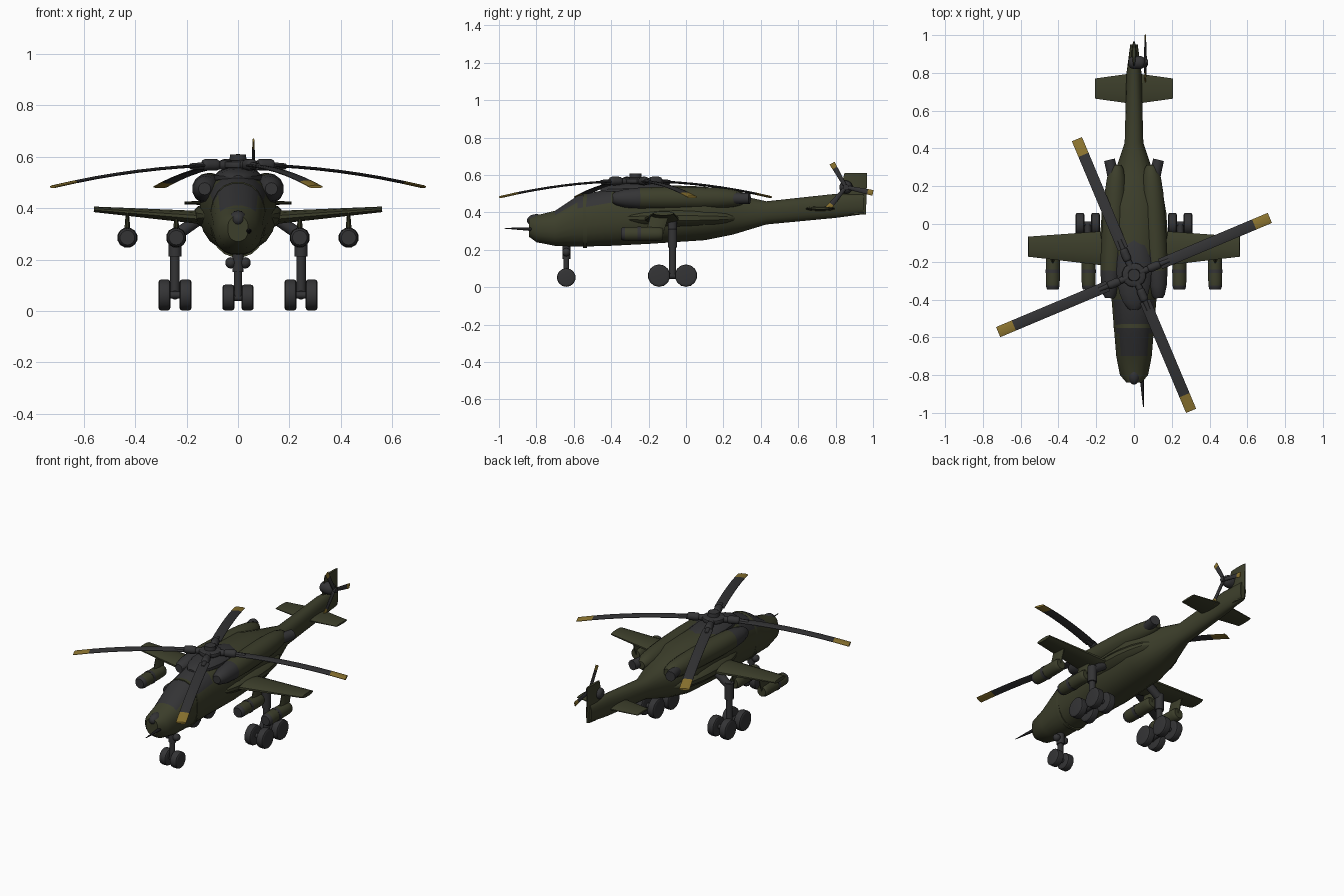
import bpy, bmesh, math
from mathutils import Matrix, Vector

cube = bpy.data.objects.get("Cube")
if cube:
    bpy.data.objects.remove(cube, do_unlink=True)

X, Y, Z = Matrix.Identity(3)
parts = []


def material(name, *colour):
    mat = bpy.data.materials.new(name)
    mat.use_nodes = True
    mat.diffuse_color = (*colour, 1)
    shader = mat.node_tree.nodes["Principled BSDF"]
    shader.inputs["Base Color"].default_value = (*colour, 1)
    return mat


GREEN = material("olive_green", 0.046, 0.049, 0.024)
GREY = material("dark_grey", 0.034, 0.034, 0.036)
BLACK = material("near_black", 0.012, 0.012, 0.013)
YELLOW = material("tip_yellow", 0.27, 0.18, 0.03)


def oval(centre, u, v, sides=12, power=1):
    """Closed cross-section around a centre, spanned by two half-axes."""
    def bulge(t):
        return math.copysign(abs(t) ** power, t)
    angles = [math.tau * (i + 0.5) / sides for i in range(sides)]
    return [centre + u * bulge(math.cos(a)) + v * bulge(math.sin(a)) for a in angles]


def loft(name, rings, main, accent=None, rule=None):
    """Skin the rings; faces whose centre obeys the rule take the accent colour."""
    bm = bmesh.new()
    rows = [[bm.verts.new(point) for point in ring] for ring in rings]
    for row, following in zip(rows, rows[1:]):
        for i in range(len(row)):
            bm.faces.new((row[i - 1], row[i], following[i], following[i - 1]))
    bm.faces.new(rows[0])
    bm.faces.new(rows[-1])
    bmesh.ops.recalc_face_normals(bm, faces=bm.faces)
    mesh = bpy.data.meshes.new(name)
    mesh.materials.append(main)
    if accent:
        mesh.materials.append(accent)
        for face in bm.faces:
            face.material_index = int(rule(face.calc_center_median()))
    bm.to_mesh(mesh)
    bm.free()
    part = bpy.data.objects.new(name, mesh)
    bpy.context.collection.objects.link(part)
    parts.append(part)
    return part


def across(start, end):
    """Two directions at right angles to the line from start to end."""
    turn = (end - start).to_track_quat("Z", "Y")
    return turn @ X, turn @ Y


def rod(name, start, end, radius, mat=GREY, end_radius=None):
    u, v = across(start, end)
    tip = end_radius or radius
    return loft(name, [oval(start, u * radius, v * radius), oval(end, u * tip, v * tip)], mat)


def spindle(name, start, end, radius, mat=GREY, power=2, squash=1, accent=None, rule=None):
    """Rounded body between two points; a higher power gives a fuller barrel."""
    u, v = across(start, end)
    rings = []
    for i in range(11):
        t = -0.98 * math.cos(math.pi * i / 10)
        r = radius * (1 - abs(t) ** power) ** (1 / power)
        rings.append(oval(start.lerp(end, (t + 1) / 2), u * r, v * r * squash, 14))
    return loft(name, rings, mat, accent, rule)


def surface(name, root, tip, chord, root_half, tip_half, thickness, mat=GREEN, accent=None, rule=None):
    """Tapered aerofoil in ten bays from root to tip, thinning outward."""
    normal = (tip - root).cross(chord).normalized()
    rings = []
    for i in range(11):
        t = i / 10
        half = root_half + (tip_half - root_half) * t
        rings.append(oval(root.lerp(tip, t), chord * half, normal * thickness * (1 - 0.6 * t)))
    return loft(name, rings, mat, accent, rule)


# Fuselage and tail boom: position, half width, underside, top
hull = [(-0.84, 0.04, 0.27, 0.37), (-0.8, 0.075, 0.24, 0.385), (-0.7, 0.095, 0.22, 0.41),
        (-0.58, 0.105, 0.215, 0.49), (-0.4, 0.12, 0.22, 0.53), (-0.2, 0.15, 0.23, 0.55),
        (0.1, 0.15, 0.25, 0.54), (0.25, 0.11, 0.28, 0.5), (0.43, 0.05, 0.335, 0.46),
        (0.8, 0.04, 0.37, 0.5), (0.95, 0.02, 0.39, 0.5)]
sections = [oval(Y * y + Z * (low + top) / 2, X * half, Z * (top - low) / 2, 20, 0.88)
            for y, half, low, top in hull]
loft("fuselage", sections, GREEN, GREY, lambda c: -0.7 < c.y < -0.35 and c.z > 0.425)

# Frame between the two cockpits
loft("canopy_frame", [oval(Y * y + Z * 0.355, X * 0.109, Z * 0.147, 20, 0.88) for y in (-0.55, -0.53)], GREEN)

# Nose sensor and air data probe
nose = Vector((0, -0.8, 0.357))
spindle("nose_sensor", nose + Y * 0.05, nose - Y * 0.05, 0.034)
rod("nose_probe", Vector((0.04, -0.8, 0.31)), Vector((0.05, -0.97, 0.315)), 0.012, BLACK, 0.002)


def wheel(name, hub, radius):
    spindle(name, hub - X * 0.024, hub + X * 0.024, radius, power=7)


for side, label in ((1, "left_"), (-1, "right_")):
    out = X * side

    # Engine nacelle with dark intake, and angled exhaust
    engine = out * 0.13 + Z * 0.475
    spindle(label + "engine", engine - Y * 0.4, engine + Y * 0.32 - out * 0.04, 0.062, GREEN,
            power=3, accent=GREY, rule=lambda c: c.y < -0.2)
    rod(label + "exhaust", engine + Y * 0.17 - out * 0.04, engine + Y * 0.34, 0.034, GREY, 0.03)

    # Wing, root fairing
    root = out * 0.1 + Y * -0.13 + Z * 0.36
    tip = out * 0.56 + Y * -0.12 + Z * 0.395
    surface(label + "wing", root, tip, Y, 0.1, 0.055, 0.028)
    spindle(label + "wing_root", out * 0.08 + Y * -0.36 + Z * 0.37, out * 0.07 + Y * 0.28 + Z * 0.37,
            0.105, GREEN, squash=0.55)

    # Weapon pods hung from pylons
    for place, span in (("inner_", 0.24), ("outer_", 0.43)):
        rear = out * span + Y * -0.12 + Z * 0.285
        name = label + place + "pod"
        spindle(name, rear - Y * 0.23, rear, 0.038, GREEN, power=7, accent=GREY,
                rule=lambda c: c.y < -0.33)
        rod(name + "_band", rear - Y * 0.14, rear - Y * 0.12, 0.04)
        surface(name + "_pylon", rear - Y * 0.05, rear + Z * 0.1 - Y * 0.02, Y, 0.05, 0.05, 0.015)

    # Main landing gear: arm, leg and four-wheel bogie
    bogie = out * 0.245 + Y * -0.072 + Z * 0.062
    knee = bogie + Z * 0.23
    rod(label + "gear_arm", knee - out * 0.1 + Z * 0.07, knee, 0.024)
    rod(label + "gear_cylinder", knee + Z * 0.02, knee - Z * 0.08, 0.026)
    rod(label + "gear_leg", knee, bogie, 0.019)
    for end in (-1, 1):
        axle = bogie + Y * end * 0.072
        rod(label + "bogie_beam", bogie, axle, 0.018)
        rod(label + "main_axle", axle - X * 0.06, axle + X * 0.06, 0.014)
        for offset in (-1, 1):
            wheel(label + "main_wheel", axle + X * offset * 0.041, 0.06)
    hub = Y * -0.64 + Z * 0.052
    wheel(label + "nose_wheel", hub + out * 0.037, 0.05)

    # Rounded caps beside the nose leg
    cap = hub + out * 0.028 + Z * 0.135
    spindle(label + "nose_gear_cap", cap - Y * 0.022, cap + Y * 0.022, 0.022)

    # Horizontal stabiliser
    centre = Y * 0.717 + Z * 0.42
    surface(label + "stabiliser", centre, centre + out * 0.207, Y, 0.085, 0.055, 0.014)

# Nose gear
axle = Y * -0.64 + Z * 0.052
rod("nose_gear_axle", axle - X * 0.05, axle + X * 0.05, 0.014)
rod("nose_gear_leg", axle, axle + Z * 0.2, 0.016)
rod("nose_gear_cylinder", axle + Z * 0.1, axle + Z * 0.2, 0.022)

# Tail fin and gearbox
surface("tail_fin", Y * 0.88 + Z * 0.39, Y * 0.908 + Z * 0.61, Y, 0.085, 0.063, 0.018)
tail_hub = Vector((0.06, 0.855, 0.535))
spindle("tail_gearbox", tail_hub - X * 0.09, tail_hub, 0.036, power=3)
rod("tail_rotor_shaft", tail_hub - X * 0.04, tail_hub + X * 0.015, 0.016)

# Tail rotor: three blades turning beside the fin
for angle in (120, -130, -12):
    out = Matrix.Rotation(math.radians(angle), 3, "X") @ Y
    surface("tail_rotor_blade", tail_hub, tail_hub + out * 0.148, out.cross(X), 0.01, 0.016, 0.009,
            GREY, YELLOW, lambda c: (c - tail_hub).length > 0.118)

# Main rotor mast, hub and fairing
hub = Y * -0.27 + Z * 0.568
spindle("mast_fairing", hub - Y * 0.19 - Z * 0.05, hub + Y * 0.23 - Z * 0.05, 0.095, squash=0.45)
rod("rotor_mast", hub - Z * 0.05, hub, 0.05)
spindle("rotor_hub", hub - Z * 0.018, hub + Z * 0.018, 0.065, power=4)
rod("rotor_cap", hub, hub + Z * 0.04, 0.036, GREY, 0.032)

# Main rotor: four blades drooping towards yellow tips
for quarter in range(4):
    reach = [0.15 + 0.09 * i for i in range(8)]
    blade = loft("rotor_blade", [oval(X * r - Z * 0.14 * r * r, Y * 0.03, Z * 0.006)
                                 for r in reach], GREY, YELLOW, lambda c: c.x > 0.69)
    arm = rod("rotor_arm", X * 0.03, X * 0.2 - Z * 0.006, 0.02, GREY, 0.012)
    cuff = spindle("rotor_cuff", X * 0.08, X * 0.15, 0.023, power=5)
    turn = Matrix.Rotation(math.radians(22.8 + 90 * quarter), 4, "Z")
    for part in (blade, arm, cuff):
        part.data.transform(Matrix.Translation(hub) @ turn)

# Smooth the curved surfaces and keep hard edges
bpy.ops.object.select_all(action="DESELECT")
for part in parts:
    part.select_set(True)
bpy.context.view_layer.objects.active = parts[0]
bpy.ops.object.shade_smooth_by_angle(angle=math.radians(35))
